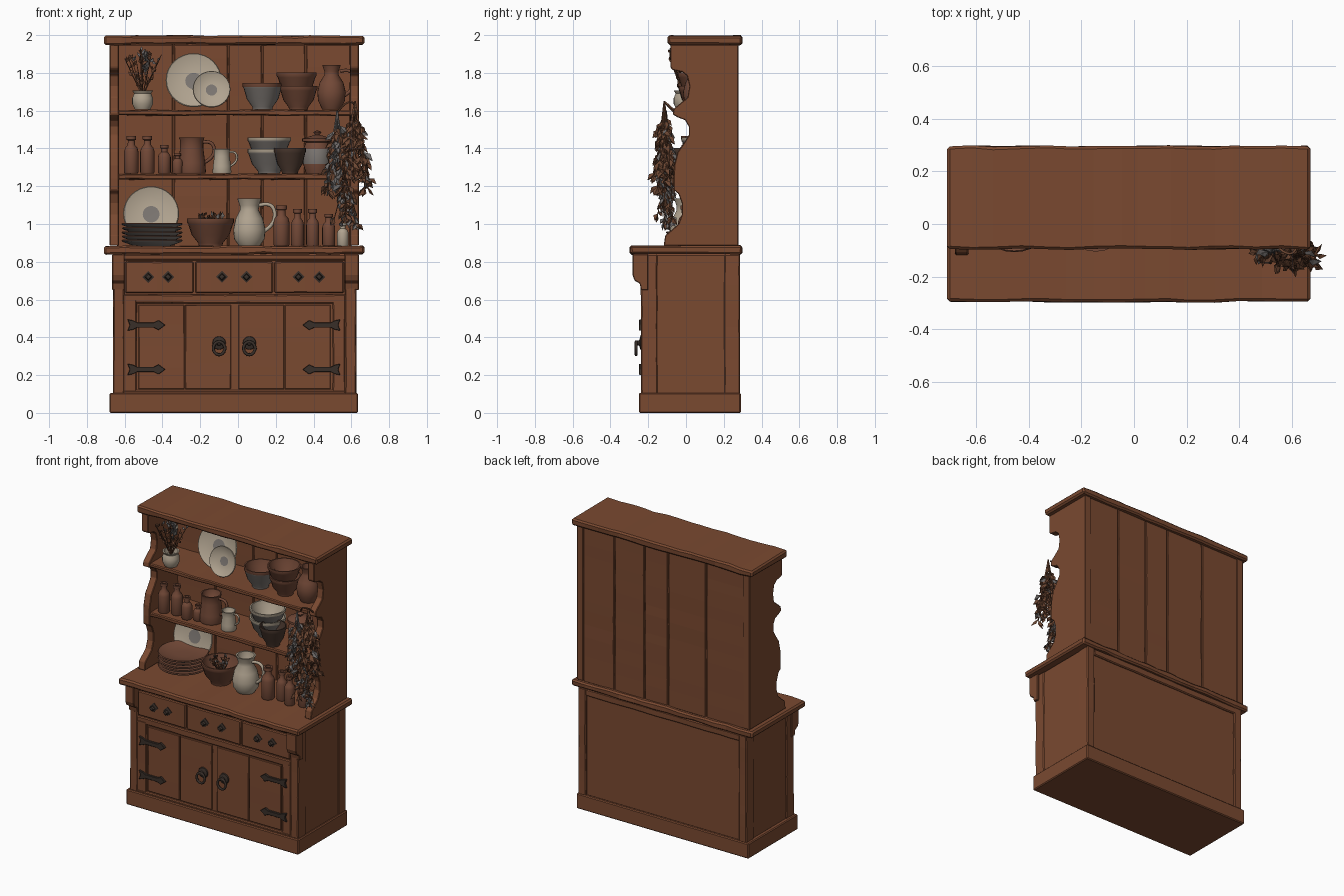
import bpy, bmesh, math, random
from mathutils import Vector, Matrix, Euler

if "Cube" in bpy.data.objects:
    bpy.data.objects.remove(bpy.data.objects["Cube"])
random.seed(4)

def material(name, r, g, b):
    m = bpy.data.materials.new(name)
    m.diffuse_color = (r, g, b, 1)
    m.use_nodes = True
    m.node_tree.nodes["Principled BSDF"].inputs["Base Color"].default_value = m.diffuse_color
    return m

WOOD = material("brown wood", 0.195, 0.067, 0.030)
CLAY = material("brown clay", 0.17, 0.066, 0.038)
CREAM = material("cream glaze", 0.44, 0.37, 0.28)
GREY = material("grey glaze", 0.20, 0.18, 0.165)
IRON = material("dark iron", 0.04, 0.028, 0.022)
DARK = material("dark clay", 0.07, 0.04, 0.028)
HERB = material("dried brown leaf", 0.15, 0.062, 0.032)
SAGE = material("grey leaf", 0.17, 0.155, 0.15)

def finish(name, bm, mats, smooth=False):
    me = bpy.data.meshes.new(name)
    bm.to_mesh(me)
    bm.free()
    for m in mats:
        me.materials.append(m)
    if smooth:
        me.shade_smooth()
        me.set_sharp_from_angle(angle=math.radians(40))
    ob = bpy.data.objects.new(name, me)
    bpy.context.collection.objects.link(ob)
    return ob

def bevel(ob, width):
    b = ob.modifiers.new("worn edge", 'BEVEL')
    b.width, b.segments, b.limit_method = width, 1, 'ANGLE'

def board(name, x, y, z, mat=WOOD, wob=0.005, bev=0.006):
    """Box between (min,max) pairs, its long edges slightly uneven."""
    lo, hi = Vector((x[0], y[0], z[0])), Vector((x[1], y[1], z[1]))
    mid, size = (lo + hi) / 2, hi - lo
    bm = bmesh.new()
    bmesh.ops.create_cube(bm, size=1, matrix=Matrix.Translation(mid) @ Matrix.Diagonal((*size, 1)))
    ax = max(range(3), key=lambda i: size[i])
    n = max(1, int(size[ax] / 0.09)) if wob else 1
    for k in range(1, n):
        co, no = mid.copy(), Vector((0, 0, 0))
        co[ax] = lo[ax] + size[ax] * (k + random.uniform(-.25, .25)) / n
        no[ax] = 1
        bmesh.ops.bisect_plane(bm, geom=bm.verts[:] + bm.edges[:] + bm.faces[:], plane_co=co, plane_no=no)
    for v in bm.verts:
        for i in range(3):
            if i != ax and lo.z > 0:
                v.co[i] -= math.copysign(random.random() * wob, v.co[i] - mid[i])
    ob = finish(name, bm, [mat])
    if bev:
        bevel(ob, bev)
    return ob

def prism(name, pts, a, b, axis, mat, bev=0.004):
    """Extrude a 2D profile: axis x uses (y,z) points, axis y uses (x,z)."""
    bm = bmesh.new()
    P = (lambda p, t: (t, p[0], p[1])) if axis == 'x' else (lambda p, t: (p[0], t, p[1]))
    f = bm.faces.new([bm.verts.new(P(p, a)) for p in pts])
    r = bmesh.ops.extrude_face_region(bm, geom=[f])
    d = Vector((b - a, 0, 0)) if axis == 'x' else Vector((0, b - a, 0))
    bmesh.ops.translate(bm, vec=d, verts=[v for v in r['geom'] if isinstance(v, bmesh.types.BMVert)])
    bmesh.ops.recalc_face_normals(bm, faces=bm.faces[:])
    ob = finish(name, bm, [mat])
    if bev:
        bevel(ob, bev)
    return ob

def lathe(name, loc, prof, mat, rot=(0, 0, 0), seg=24, mat2=None, rule=None):
    """Spin (radius, height) points; segments passing rule(i) take mat2."""
    bm = bmesh.new()
    rings = [[bm.verts.new((r * math.cos(2 * math.pi * k / seg), r * math.sin(2 * math.pi * k / seg), h))
              for k in range(seg)] for r, h in prof]
    for i in range(len(prof) - 1):
        for k in range(seg):
            j = (k + 1) % seg
            f = bm.faces.new((rings[i][k], rings[i][j], rings[i + 1][j], rings[i + 1][k]))
            f.material_index = 1 if rule and rule(i) else 0
    bmesh.ops.remove_doubles(bm, verts=bm.verts[:], dist=1e-5)
    bmesh.ops.recalc_face_normals(bm, faces=bm.faces[:])
    ob = finish(name, bm, [mat, mat2 or mat], seg > 8)
    ob.location, ob.rotation_euler = loc, rot
    return ob

def tube(name, pts, r, mat, cyclic=False):
    cu = bpy.data.curves.new(name, 'CURVE')
    cu.dimensions, cu.bevel_depth, cu.bevel_resolution, cu.resolution_u = '3D', r, 2, 6
    sp = cu.splines.new('NURBS')
    sp.points.add(len(pts) - 1)
    for p, c in zip(sp.points, pts):
        p.co = (*c, 1)
    sp.order_u, sp.use_endpoint_u, sp.use_cyclic_u = 3, True, cyclic
    cu.materials.append(mat)
    ob = bpy.data.objects.new(name, cu)
    bpy.context.collection.objects.link(ob)

def bowl(name, x, y, z, r, h, mat, rim=None):
    lathe(name, (x, y, z), [(0, 0), (.5*r, 0), (.52*r, .1*h), (.8*r, .4*h), (.95*r, .8*h), (r, .86*h), (r, h),
          (.92*r, h), (.85*r, .75*h), (.6*r, .3*h), (0, .2*h)], mat, mat2=rim, rule=lambda i: i >= 5)

def bottle(name, x, y, z, r, h, mat=CLAY):
    lathe(name, (x, y, z), [(0, 0), (.9*r, 0), (r, .04*h), (r, .58*h), (.85*r, .68*h), (.5*r, .76*h), (.48*r, .88*h),
          (.68*r, .9*h), (.68*r, h), (.4*r, h), (.4*r, .8*h), (0, .8*h)], mat, seg=16)

def jug(name, x, y, z, r, h, mat, body):
    prof = [(0, 0)] + [(a * r, b * h) for a, b in body]
    a, b = body[-1]
    prof += [((a - .12) * r, h), ((a - .2) * r, .8 * h), (0, .5 * h)]
    lathe(name, (x, y, z), prof, mat)
    tube(name + "_handle", [(x + .6*r, y, z + .86*h), (x + 1.25*r, y, z + .92*h), (x + 1.65*r, y, z + .72*h),
         (x + 1.45*r, y, z + .42*h), (x + .85*r, y, z + .3*h)], .12 * r, mat)

def plate(name, x, y, z, r, rot=0, mat=CREAM, mat2=GREY, rule=lambda i: i >= 6):
    lathe(name, (x, y, z), [(0, 0), (.6*r, 0), (.97*r, .022), (r, .028), (.97*r, .033), (.68*r, .016), (.3*r, .012),
          (0, .012)], mat, (math.radians(rot), 0, 0), 32, mat2, rule)

def sprigs(name, top, length, spread, stems, per, leaf, mats, share):
    """Stems fanning from a point (down if length > 0) carrying folded leaves."""
    bm = bmesh.new()
    top = Vector(top)
    for s in range(stems):
        ang = random.random() * 2 * math.pi
        tip = top + Vector((math.cos(ang) * spread, math.sin(ang) * spread * .7,
                            -length * random.uniform(.7, 1)))
        m = (tip - top).to_track_quat('Z', 'Y').to_matrix().to_4x4()
        bmesh.ops.create_cone(bm, segments=4, radius1=.004, radius2=.002, depth=(tip - top).length,
                              matrix=Matrix.Translation((top + tip) / 2) @ m)
        for k in range(per):
            t = random.uniform(.2, 1)
            R = Euler((random.uniform(-.8, .8), random.uniform(-.8, .8), random.random() * 6.3)).to_matrix()
            L = leaf * random.uniform(.7, 1.2)
            base = top.lerp(tip, t)
            sg = -1 if length > 0 else 1
            v = [bm.verts.new(base + R @ Vector(c)) for c in
                 ((0, 0, 0), (L*.27, .008, sg*L*.5), (0, 0, sg*L), (-L*.27, .008, sg*L*.5), (0, -.006, sg*L*.5))]
            mi = 1 if random.random() < share else 0
            for q in ((0, 1, 4), (1, 2, 4), (2, 3, 4), (3, 0, 4)):
                bm.faces.new([v[i] for i in q]).material_index = mi
    finish(name, bm, mats)

# ---- lower cabinet
board("plinth", (-.68, .635), (-.25, .29), (0, .105), wob=0)
board("cabinet_body", (-.655, .622), (-.222, .272), (.1, .84), wob=0)
board("countertop", (-.71, .67), (-.30, .30), (.836, .888), wob=.008, bev=.01)
for i, (a, b) in enumerate([(-.662, -.60), (.565, .628)]):
    board("front_post_%d" % i, (a, b), (-.24, -.15), (.1, .84), wob=.003)
    board("back_post_%d" % i, (a, b), (.2, .287), (.1, .84), wob=.003)
    prism("corbel_%d" % i, [(-.2, .84), (-.283, .84), (-.283, .73), (-.272, .70), (-.245, .685), (-.238, .65),
          (-.2, .65)], a - .004 if i == 0 else a, b if i == 0 else b + .012, 'x', WOOD)
board("back_rail_top", (-.61, .57), (.2, .285), (.79, .84), wob=.003)
board("front_rail_top", (-.61, .57), (-.238, -.2), (.808, .84), wob=0)
board("front_rail_middle", (-.61, .57), (-.238, -.2), (.578, .628), wob=.003)
board("front_rail_bottom", (-.61, .57), (-.238, -.2), (.1, .12), wob=0)
for i, (a, b) in enumerate([(-.61, -.535), (.5, .57)]):
    board("door_stile_%d" % i, (a, b), (-.238, -.2), (.11, .6), wob=.003)
for i, (a, b) in enumerate([(-.597, -.236), (-.226, .184), (.194, .56)]):
    board("drawer_front_%d" % i, (a, b), (-.24, -.2), (.633, .803), wob=.003)
for i, (a, b) in enumerate([(-.527, -.035), (.002, .493)]):
    for k in range(2):
        w = (b - a) / 2
        board("door_%d_plank_%d" % (i, k), (a + k*w, a + (k+1)*w - .002), (-.234, -.2), (.126, .572), wob=.002, bev=.003)

# ---- ironwork
for i, x in enumerate([-.475, -.37, -.085, .045, .32, .43]):
    lathe("drawer_knob_%d" % i, (x, -.236, .72), [(0, 0), (.032, 0), (.032, .006), (.012, .01), (.012, .018), (.02, .022),
          (.014, .034), (0, .036)], IRON, (math.pi / 2, 0, 0), 4)
for s, x0 in ((1, -.585), (-1, .542)):
    for z in (.465, .23):
        pts = [(0, -.03), (.03, -.024), (.05, -.014), (.14, -.014), (.165, -.026), (.2, 0), (.165, .026),
               (.14, .014), (.05, .014), (.03, .024), (0, .03), (.012, 0)]
        prism("strap_hinge", [(x0 + s*p, z + q) for p, q in pts], -.248, -.23, 'y', IRON, .002)
for x in (-.10, .06):
    lathe("ring_plate", (x, -.232, .37), [(0, 0), (.036, 0), (.034, .01), (.014, .016), (.012, .034), (0, .036)],
          IRON, (math.pi / 2, 0, 0), 12)
    tube("ring_pull", [(x + .032*math.cos(t*math.pi/5), -.264, .342 + .036*math.sin(t*math.pi/5))
                       for t in range(10)], .008, IRON, True)

# ---- upper rack
side = [(.277, .885), (.277, 1.95), (-.083, 1.95), (-.083, 1.83), (-.07, 1.815), (-.02, 1.805), (.005, 1.785), (.018, 1.73),
        (.008, 1.67), (-.035, 1.635), (-.065, 1.61), (-.07, 1.58), (-.045, 1.565), (-.005, 1.55), (.015, 1.515),
        (.015, 1.47), (-.01, 1.43), (-.045, 1.38), (-.062, 1.31), (-.066, 1.24), (-.065, 1.18), (-.04, 1.16),
        (-.022, 1.11), (-.022, 1.05), (-.04, 1.0), (-.08, .965), (-.11, .94), (-.118, .885)]
prism("left_side", side, -.68, -.63, 'x', WOOD)
prism("right_side", side, .592, .64, 'x', WOOD)
board("top_board", (-.71, .67), (-.10, .30), (1.945, 2.0), wob=.008, bev=.01)
board("upper_shelf", (-.64, .60), (-.062, .255), (1.572, 1.607), wob=.006)
board("middle_shelf", (-.64, .60), (-.062, .255), (1.232, 1.268), wob=.006)
xs = [-.64, -.34, -.05, .13, .36, .60]
for i in range(5):
    board("back_plank_%d" % i, (xs[i], xs[i+1] - .004), (.24, .272), (.88, 1.95), wob=.003, bev=.004)
board("back_lining", (-.64, .60), (.25, .262), (.88, 1.95), wob=0, bev=0)

# ---- top shelf crockery
T = 1.606
jug_tall = [(.65, 0), (.95, .2), (1, .4), (.85, .6), (.5, .78), (.5, .86), (.65, 1)]
jug_wide = [(.95, 0), (1, .06), (.95, .3), (.82, .7), (.82, .92), (.9, 1)]
lathe("flower_pot", (-.505, -.01, T), [(0, 0), (.04, 0), (.055, .03), (.055, .06), (.045, .085), (.055, .1), (.045, .1),
      (.04, .07), (0, .07)], CREAM)
sprigs("pot_sprigs", (-.505, -.01, T + .07), -.25, .11, 10, 6, .035, [HERB, SAGE], .2)
sprigs("pot_blossom", (-.49, -.01, 1.79), -.1, .025, 5, 6, .045, [SAGE, CREAM], .15)
plate("large_plate", -.235, .14, T + .148, .148, 75)
plate("small_plate", -.14, .06, T + .1, .10, 75)
bowl("grey_bowl", .13, .06, T, .105, .14, GREY, CLAY)
bowl("brown_bowl", .32, .06, T, .10, .125, CLAY)
bowl("brown_bowl_upper", .31, .06, T + .07, .105, .125, CLAY)
jug("brown_jug", .495, .06, T, .075, .235, CLAY, jug_tall)

# ---- middle shelf crockery
M = 1.267
for i, (x, r, h) in enumerate([(-.565, .038, .2), (-.48, .038, .2), (-.39, .034, .15), (-.32, .028, .105)]):
    bottle("bottle_%d" % i, x, .0 + .02 * (i % 2), M, r, h)
jug("brown_pitcher", -.245, .06, M, .075, .19, CLAY, jug_wide)
jug("cream_mug", -.085, .02, M, .05, .13, CREAM, jug_wide)
bowl("grey_bowl_lower", .165, .09, M, .115, .13, GREY, CREAM)
bowl("grey_bowl_upper", .165, .09, M + .075, .115, .115, GREY, CREAM)
bowl("dark_bowl", .275, -.01, M, .085, .135, DARK)
lathe("lidded_jar", (.42, .08, M), [(0, 0), (.06, 0), (.075, .05), (.075, .13), (.06, .165), (.08, .17), (.08, .185),
      (.03, .2), (.012, .205), (.022, .22), (0, .23)], CLAY, mat2=GREY, rule=lambda i: i == 2)

# ---- counter crockery
C = .884
for k in range(5):
    plate("stacked_plate_%d" % k, -.455, .055, C + .022 * k, .162 - .003 * (k % 2), 0, CLAY, GREY, lambda i: i in (1, 2))
plate("standing_plate", -.46, .195, C + .165, .148, 78)
bowl("herb_bowl", -.145, .02, C, .125, .145, CLAY)
sprigs("bowl_herbs", (-.145, .02, C + .06), -.11, .07, 14, 4, .04, [HERB, SAGE], .15)
jug("cream_pitcher", .06, .0, C, .085, .25, CREAM, [(.65, 0), (.95, .15), (1, .35), (.85, .58), (.58, .76), (.6, .86), (.75, 1)])
for i, (x, r, h, m) in enumerate([(.23, .043, .215, CLAY), (.315, .034, .195, CLAY), (.395, .034, .195, CLAY),
                                  (.48, .034, .17, CLAY), (.555, .03, .12, CREAM)]):
    bottle("counter_bottle_%d" % i, x, .0 + .03 * (i % 2), C, r, h, m)

# ---- hanging herbs on the right
sprigs("grey_herbs", (.525, -.105, 1.60), .48, .055, 12, 16, .06, [SAGE, HERB], .4)
sprigs("brown_herbs", (.62, -.115, 1.65), .50, .075, 14, 18, .06, [HERB, SAGE], .1)
sprigs("low_herbs", (.57, -.11, 1.25), .28, .06, 10, 12, .05, [HERB, SAGE], .35)
tube("herb_string", [(.525, -.06, 1.59), (.56, -.11, 1.64), (.62, -.115, 1.65), (.62, -.06, 1.6)], .005, HERB)
